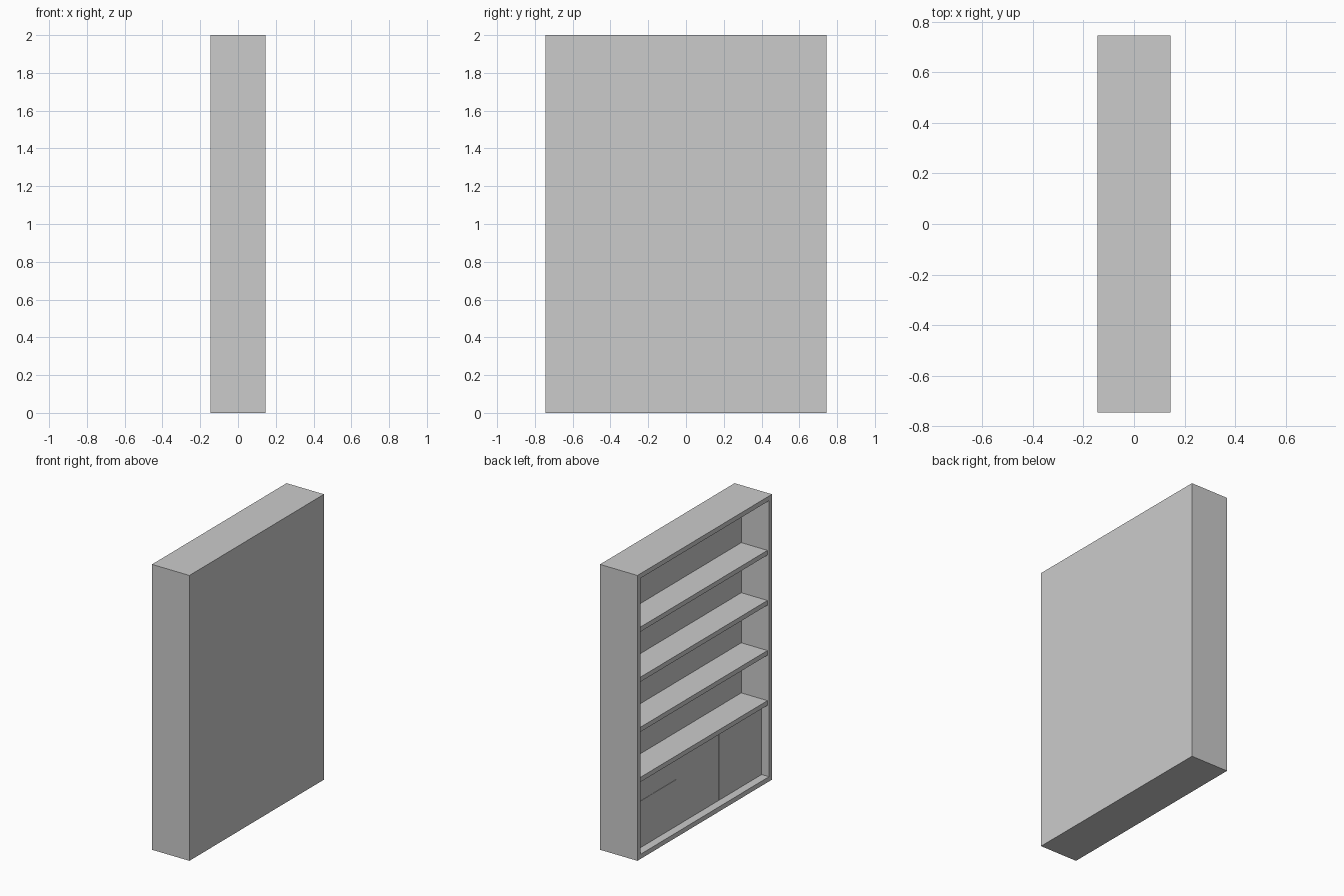
import bpy
import bmesh
from mathutils import Vector

default = bpy.data.objects.get("Cube")
if default:
    bpy.data.objects.remove(default, do_unlink=True)

# Overall size, the open side faces -x
DEPTH, WIDTH, HEIGHT = 0.29, 1.49, 2.0
BOARD = 0.033
OPEN_X = -DEPTH / 2
BACK_X = 0.07                      # inner face of the back
INNER_Y = WIDTH / 2 - BOARD
SEAM = 0.002

grey = bpy.data.materials.new("plain grey")
grey.use_nodes = True
grey.diffuse_color = (0.6, 0.6, 0.6, 1)
grey.node_tree.nodes["Principled BSDF"].inputs["Base Color"].default_value = (0.6, 0.6, 0.6, 1)


def box_mesh(low, high):
    low, high = Vector(low), Vector(high)
    bm = bmesh.new()
    bmesh.ops.create_cube(bm, size=1)
    bmesh.ops.scale(bm, vec=high - low, verts=bm.verts)
    bmesh.ops.translate(bm, vec=(low + high) / 2, verts=bm.verts)
    return bm


def add_object(name, bm):
    mesh = bpy.data.meshes.new(name)
    bm.to_mesh(mesh)
    bm.free()
    mesh.materials.append(grey)
    obj = bpy.data.objects.new(name, mesh)
    bpy.context.collection.objects.link(obj)
    return obj


# Case: one block, hollowed from the open side
bm = box_mesh((OPEN_X, -WIDTH / 2, 0), (-OPEN_X, WIDTH / 2, HEIGHT))
bm.normal_update()
opening = min(bm.faces, key=lambda f: f.calc_center_median().x)
bmesh.ops.inset_region(bm, faces=[opening], thickness=BOARD, use_even_offset=True)
pushed = bmesh.ops.extrude_discrete_faces(bm, faces=[opening])["faces"][0]
for v in pushed.verts:
    v.co.x = BACK_X
add_object("case", bm)

# Four shelves, set slightly back from the opening
SHELF_TOP, SHELF_STEP = 0.563, 0.351
for i in range(4):
    top = SHELF_TOP + i * SHELF_STEP
    add_object(f"shelf_{i + 1}", box_mesh((OPEN_X + 0.012, -INNER_Y, top - BOARD),
                                          (BACK_X, INNER_Y, top)))

# Cupboard fronts below the lowest shelf: three columns with hairline seams
FRONT_X = OPEN_X + 0.057
floor, ceiling = BOARD, SHELF_TOP - BOARD
split = 0.36
column = 2 * INNER_Y / 3


def front_panel(name, index, z0, z1):
    y0 = -INNER_Y + index * column
    left = SEAM / 2 if index > 0 else 0
    right = SEAM / 2 if index < 2 else 0
    add_object(name, box_mesh((FRONT_X, y0 + left, z0),
                              (FRONT_X + 0.03, y0 + column - right, z1)))


front_panel("door_1", 0, floor, ceiling)
front_panel("door_2", 1, floor, ceiling)
front_panel("lower_drawer_front", 2, floor, split - SEAM / 2)
front_panel("upper_drawer_front", 2, split + SEAM / 2, ceiling)
